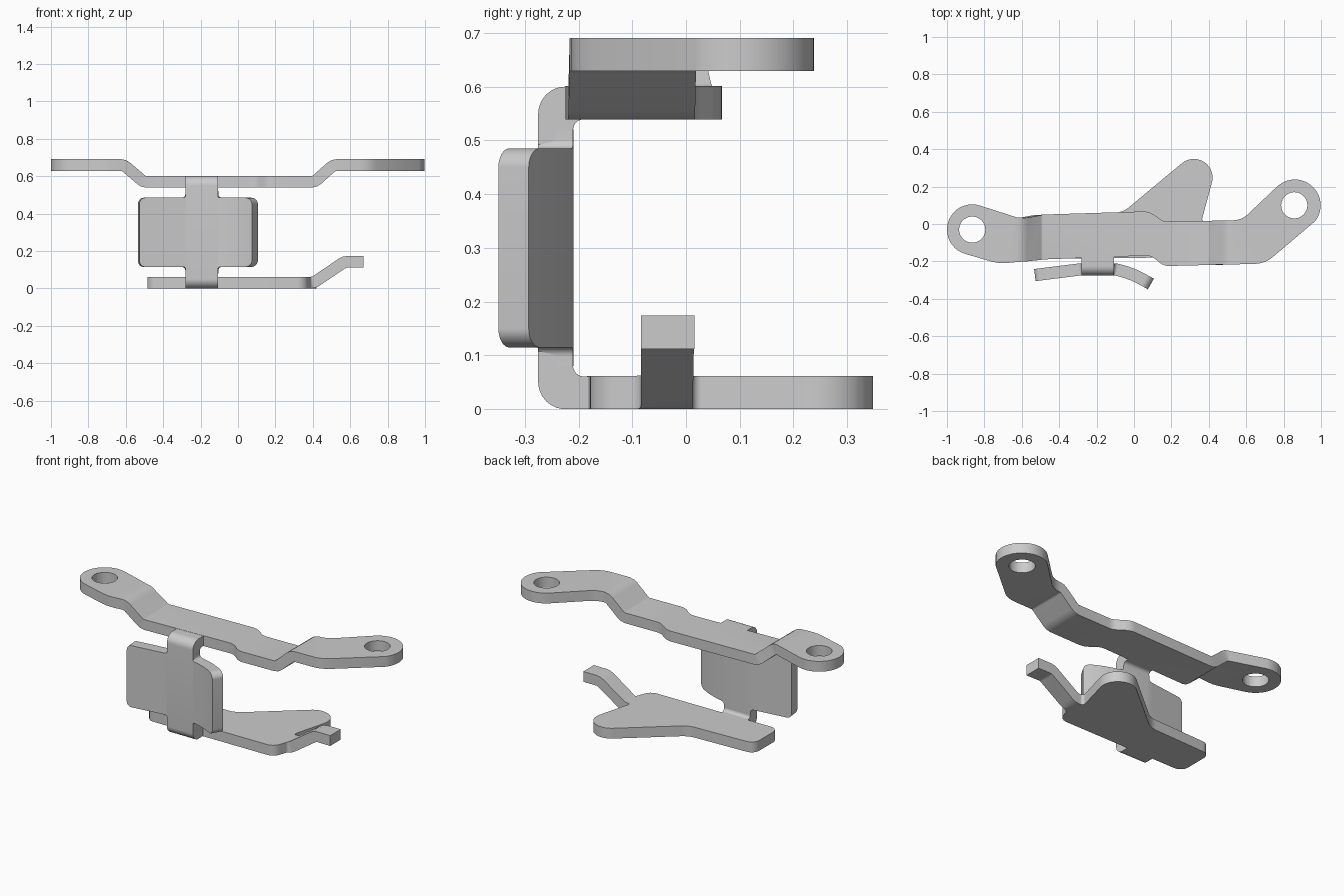
import bpy, bmesh
from math import radians, cos, sin, tan, ceil
from mathutils import Vector

if "Cube" in bpy.data.objects:
    bpy.data.objects.remove(bpy.data.objects["Cube"])

SHEET = 0.062


def outline(items):
    """(x, y, radius) = filleted corner; (cx, cy, r, a0, a1) = arc in degrees."""
    pts = []
    for it in items:
        if len(it) == 3:
            pts.append((Vector(it[:2]), it[2]))
        else:
            cx, cy, r, a0, a1 = it
            n = ceil(abs(a1 - a0) / 9)
            for i in range(n + 1):
                a = radians(a0 + (a1 - a0) * i / n)
                pts.append((Vector((cx + r * cos(a), cy + r * sin(a))), 0))
    out = []
    for i, (p, r) in enumerate(pts):
        if r == 0:
            out.append(p)
            continue
        u = (pts[i - 1][0] - p).normalized()
        v = (pts[(i + 1) % len(pts)][0] - p).normalized()
        half = u.angle(v) / 2
        lim = 0.48 * min((pts[i - 1][0] - p).length, (pts[(i + 1) % len(pts)][0] - p).length)
        t = min(r / tan(half), lim)
        r = t * tan(half)
        c = p + (u + v).normalized() * (r / sin(half))
        a, b = p + u * t - c, p + v * t - c
        n = max(1, ceil(a.angle(b) / radians(12)))
        for k in range(n + 1):
            d = a.lerp(b, k / n)
            out.append(c + d.normalized() * r)
    return out


def interp(knots, x):
    if x <= knots[0][0]:
        return knots[0][1]
    for (x0, h0), (x1, h1) in zip(knots, knots[1:]):
        if x <= x1:
            return h0 + (h1 - h0) * (x - x0) / (x1 - x0)
    return knots[-1][1]


def finish(bm, name):
    bmesh.ops.recalc_face_normals(bm, faces=bm.faces)
    me = bpy.data.meshes.new(name)
    bm.to_mesh(me)
    bm.free()
    ob = bpy.data.objects.new(name, me)
    bpy.context.collection.objects.link(ob)
    smooth(ob)
    return ob


def smooth(ob):
    bpy.ops.object.select_all(action='DESELECT')
    ob.select_set(True)
    bpy.context.view_layer.objects.active = ob
    bpy.ops.object.shade_smooth_by_angle(angle=radians(28))


def prism(pts, depth):
    bm = bmesh.new()
    f = bm.faces.new([bm.verts.new((p.x, p.y, -depth / 2)) for p in pts])
    ext = bmesh.ops.extrude_face_region(bm, geom=[f])['geom']
    bmesh.ops.translate(bm, vec=(0, 0, depth), verts=[v for v in ext if isinstance(v, bmesh.types.BMVert)])
    return bm


def bent_sheet(name, items, knots, base, thick=SHEET, upright=False, bend_below=9):
    """Flat outline given thickness, then bent along x to follow the knots."""
    bm = prism(outline(items), thick)
    w = 0.015
    for x, _ in knots:
        for s in (-w, 0, w):
            bmesh.ops.bisect_plane(bm, geom=bm.verts[:] + bm.edges[:] + bm.faces[:],
                                   plane_co=(x + s, 0, 0), plane_no=(1, 0, 0))
    for v in bm.verts:
        x, y, off = v.co
        h, m = 0, 0
        if y < bend_below:
            m = (interp(knots, x + w) - interp(knots, x - w)) / (2 * w)
            h = (interp(knots, x + w) + 2 * interp(knots, x) + interp(knots, x - w)) / 4
        n = Vector((-m, 1)).normalized() * off
        a, c = x + n.x, base + h + n.y
        v.co = (a, c, y) if upright else (a, y, c)
    return finish(bm, name)


# Upper arm with a raised eye at each end
upper = bent_sheet("upper_arm", [
    (-0.865, -0.03, 0.135, 74, 253), (-0.72, -0.213, 0.2), (-0.5, -0.19, 0.2),
    (0.09, -0.168, 0.08), (0.16, -0.225, 0.08), (0.70, -0.212, 0.15),
    (0.86, 0.10, 0.138, -38, 135), (0.575, 0.02, 0.12), (0.16, 0.012, 0.07),
    (0.08, 0.068, 0.1), (-0.5, 0.05, 0.2), (-0.61, 0.03, 0.1)],
    [(-0.61, 0.09), (-0.505, 0), (0.41, 0), (0.51, 0.09)], 0.57)

# Drill the two eyes
for x, y in ((-0.865, -0.03), (0.857, 0.10)):
    bpy.ops.mesh.primitive_cylinder_add(vertices=40, radius=0.07, depth=0.4, location=(x, y, 0.66))
    cutter = bpy.context.object
    cutter.name, cutter.hide_render = "eye_cutter", True
    mod = upper.modifiers.new("eye", 'BOOLEAN')
    mod.operation, mod.object, mod.solver = 'DIFFERENCE', cutter, 'EXACT'
    bpy.context.view_layer.objects.active = upper
    bpy.ops.object.modifier_apply(modifier=mod.name)
    bpy.data.objects.remove(cutter)
smooth(upper)

# Lower plate with rear lobe and upturned finger
bent_sheet("lower_plate", [
    (-0.485, -0.185, 0.05), (0.36, -0.178, 0.06), (0.392, -0.084, 0.02),
    (0.672, -0.084, 0), (0.672, 0.016, 0), (0.36, 0.012, 0.015),
    (0.32, 0.248, 0.1, -17, 130), (-0.06, 0.062, 0.12), (-0.485, 0.045, 0.05)],
    [(0.405, 0), (0.57, 0.112)], SHEET / 2, bend_below=0.03)

# Upright panel with curved wings and filleted neck roots
bent_sheet("front_panel", [
    (-0.53, 0.115, 0.03), (-0.28, 0.115, 0.02), (-0.28, 0.08, 0), (-0.107, 0.08, 0),
    (-0.107, 0.115, 0.02), (0.09, 0.115, 0.035), (0.09, 0.485, 0.035),
    (-0.107, 0.485, 0.02), (-0.107, 0.52, 0), (-0.28, 0.52, 0),
    (-0.28, 0.485, 0.02), (-0.53, 0.485, 0.03)],
    [(-0.56, -0.035), (-0.28, 0), (-0.1, 0), (-0.05, -0.013), (0, -0.031),
     (0.05, -0.056), (0.12, -0.096)], -0.242, thick=0.065, upright=True)

# Neck: C-shaped strip joining both plates, extruded along x
bm = prism(outline([
    (-0.17, 0, 0), (-0.275, 0, 0.065), (-0.275, 0.6, 0.065), (-0.17, 0.6, 0),
    (-0.17, 0.539, 0), (-0.21, 0.539, 0.025), (-0.21, 0.061, 0.025), (-0.17, 0.061, 0)]), 0.173)
for v in bm.verts:
    y, z, x = v.co
    v.co = (x - 0.1935, y, z)
finish(bm, "neck_strip")
